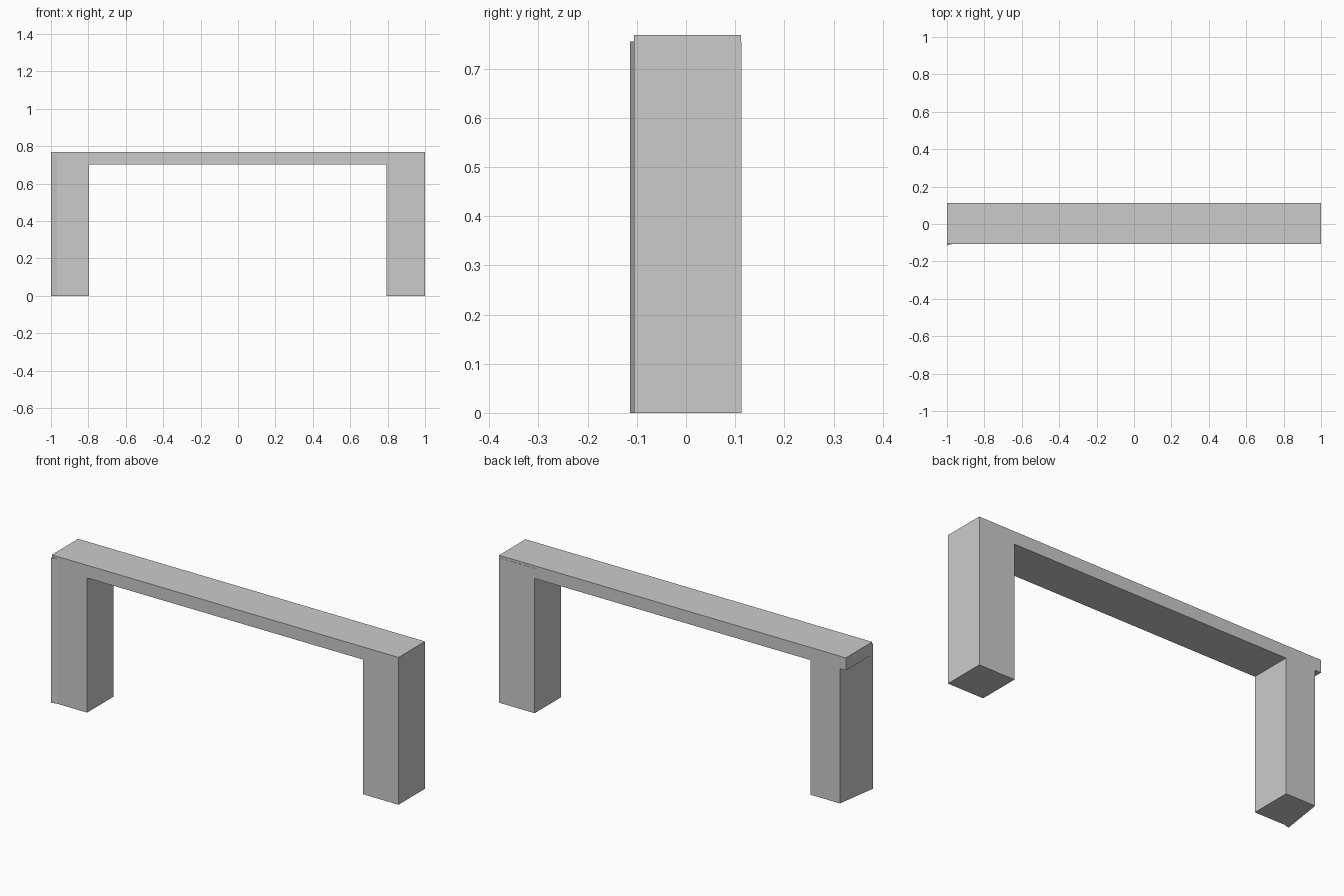
import bpy
import bmesh

if "Cube" in bpy.data.objects:
    bpy.data.objects.remove(bpy.data.objects["Cube"])


def prism(name, outline, z0, z1):
    """Extrude a counter-clockwise XY outline from z0 up to z1."""
    bm = bmesh.new()
    base = bm.faces.new([bm.verts.new((x, y, z0)) for x, y in outline])
    ext = bmesh.ops.extrude_face_region(bm, geom=[base], use_keep_orig=True)
    top = [v for v in ext["geom"] if isinstance(v, bmesh.types.BMVert)]
    bmesh.ops.translate(bm, verts=top, vec=(0, 0, z1 - z0))
    bmesh.ops.recalc_face_normals(bm, faces=bm.faces)
    mesh = bpy.data.meshes.new(name)
    bm.to_mesh(mesh)
    bm.free()
    obj = bpy.data.objects.new(name, mesh)
    bpy.context.collection.objects.link(obj)
    return obj


FRONT, BACK = -0.106, 0.112
LEG_TOP, BEAM_BOTTOM, BEAM_TOP = 0.755, 0.702, 0.768

# Flat top beam spanning both legs
prism("top_beam", [(-1, FRONT), (1, FRONT), (1, BACK), (-1, BACK)],
      BEAM_BOTTOM, BEAM_TOP)

# Square right leg, let into the beam
prism("right_leg", [(0.794, FRONT), (1, FRONT), (1, BACK + 0.001), (0.794, BACK + 0.001)],
      0, LEG_TOP)

# Left leg: outer side slants inward to the back, front corner sticks out slightly
prism("left_leg", [(-1, -0.114), (-0.967, FRONT), (-0.796, FRONT),
                   (-0.796, BACK), (-0.966, BACK)],
      0, LEG_TOP)
